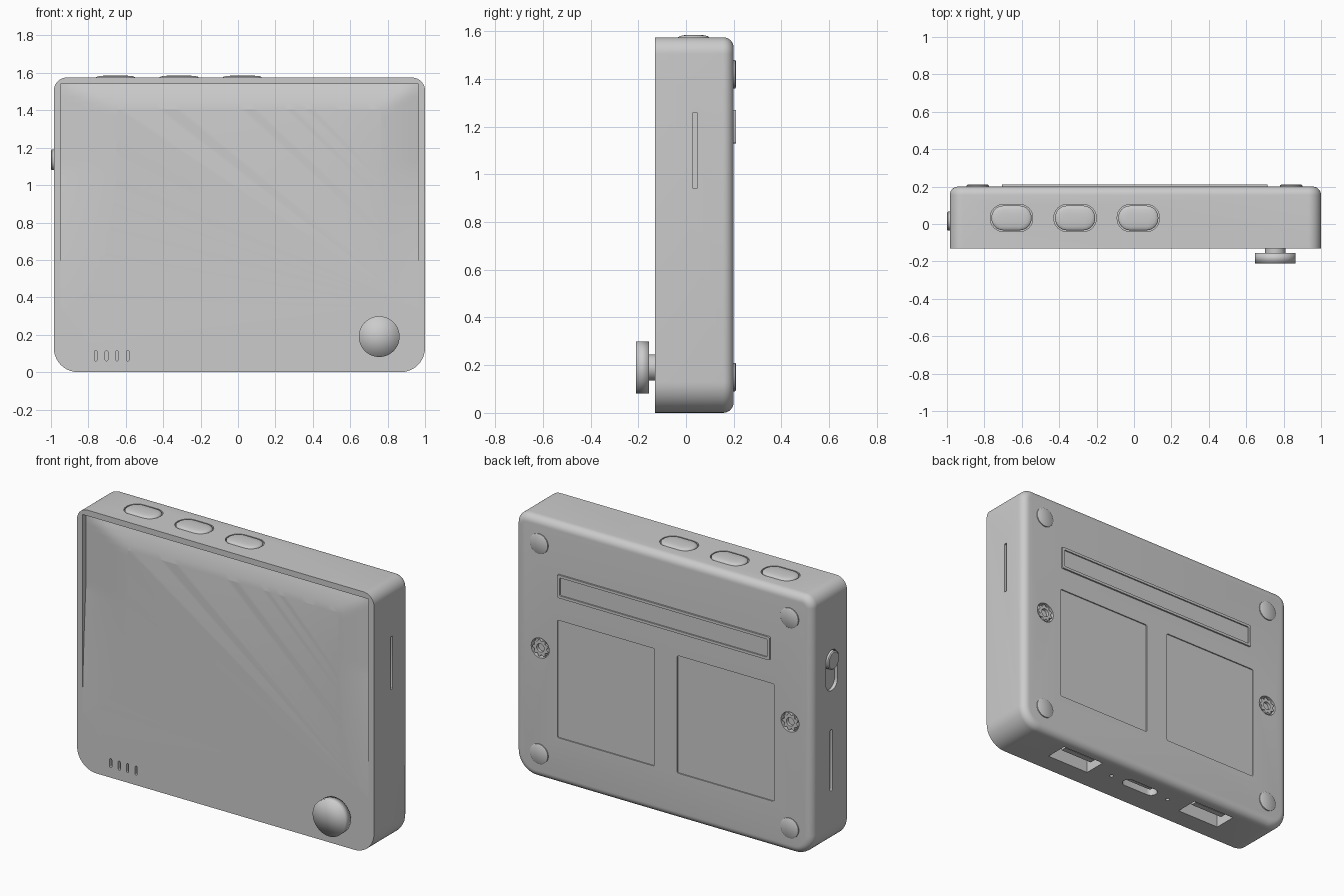
import bpy, bmesh, math
from mathutils import Vector

if "Cube" in bpy.data.objects:
    bpy.data.objects.remove(bpy.data.objects["Cube"])


def rrect(u0, u1, v0, v1, r=0.0, n=8):
    """Rounded rectangle outline; r is one radius or (bottom, top)."""
    rb, rt = r if isinstance(r, tuple) else (r, r)
    if rb <= 0 or rt <= 0:
        return [(u0, v0), (u1, v0), (u1, v1), (u0, v1)]
    pts = []
    for cu, cv, rad, a0 in ((u1 - rb, v0 + rb, rb, -90), (u1 - rt, v1 - rt, rt, 0),
                            (u0 + rt, v1 - rt, rt, 90), (u0 + rb, v0 + rb, rb, 180)):
        for i in range(n + 1):
            a = math.radians(a0 + 90 * i / n)
            pts.append((cu + rad * math.cos(a), cv + rad * math.sin(a)))
    return pts


def circle(u, v, r, n=32, lobes=0, amp=0.0):
    out = []
    for i in range(n):
        a = 2 * math.pi * i / n
        q = r + amp * math.cos(lobes * a)
        out.append((u + q * math.cos(a), v + q * math.sin(a)))
    return out


def place(axis, u, v, d):
    return {'x': (d, u, v), 'y': (u, d, v), 'z': (u, v, d)}[axis]


def loft(bm, axis, rings):
    """Skin a list of (outline, depth) rings and cap both ends."""
    loops = [[bm.verts.new(place(axis, u, v, d)) for u, v in o] for o, d in rings]
    for a, b in zip(loops, loops[1:]):
        n = len(a)
        for i in range(n):
            bm.faces.new((a[i], a[(i + 1) % n], b[(i + 1) % n], b[i]))
    return [bm.faces.new(loops[0]), bm.faces.new(loops[-1])]


def finish(bm, name, angle=35):
    bmesh.ops.recalc_face_normals(bm, faces=bm.faces[:])
    me = bpy.data.meshes.new(name)
    bm.to_mesh(me)
    bm.free()
    ob = bpy.data.objects.new(name, me)
    bpy.context.collection.objects.link(ob)
    smooth(ob, angle)
    return ob


def smooth(ob, angle):
    bpy.ops.object.select_all(action='DESELECT')
    ob.select_set(True)
    bpy.context.view_layer.objects.active = ob
    bpy.ops.object.shade_smooth_by_angle(angle=math.radians(angle))


def part(name, axis, rings, angle=35):
    bm = bmesh.new()
    loft(bm, axis, rings)
    return finish(bm, name, angle)


# Case: sharp front edge, rounded back edge
def case_outline(i):
    return rrect(-0.985 + i, 1.0 - i, i, 1.575 - i, (0.13 - i, 0.07 - i), 10)


R = 0.045
rings = [(case_outline(0), -0.13)]
for k in range(8):
    a = math.pi / 2 * k / 7
    rings.append((case_outline(R * (1 - math.cos(a))), 0.2 - R + R * math.sin(a)))
case = part("case", 'y', rings)

cut = bmesh.new()

# Sunken rim around the front panel, fading out towards the bottom
X0, X1, Z0, Z1 = -0.95, 0.965, 0.19, 1.54
NX, NZ = 56, 40


def panel_y(x, z):
    fade = min(1.0, max(0.0, (z - Z0) / 0.9))
    left = max(0.0, 1 - (x - X0) / 0.36) * fade
    right = max(0.0, 1 - (X1 - x) / 0.24) * fade
    top = max(0.0, 1 - (Z1 - z) / 0.16)
    return -0.132 + 0.036 * max(left, right, top) ** 1.6


grid = [[cut.verts.new((x, panel_y(x, z), z))
         for x in [X0 + (X1 - X0) * i / NX for i in range(NX + 1)]]
        for z in [Z0 + (Z1 - Z0) * j / NZ for j in range(NZ + 1)]]
faces = [cut.faces.new((grid[j][i], grid[j][i + 1], grid[j + 1][i + 1], grid[j + 1][i]))
         for j in range(NZ) for i in range(NX)]
ext = bmesh.ops.extrude_face_region(cut, geom=faces, use_keep_orig=True)
for v in ext["geom"]:
    if isinstance(v, bmesh.types.BMVert):
        v.co.y = -0.2

# Speaker slits
for x in (-0.76, -0.703, -0.647, -0.59):
    loft(cut, 'y', [(rrect(x - 0.007, x + 0.007, 0.06, 0.115, 0.0065, 4), d) for d in (-0.15, -0.09)])
# Side slots and switch recess
loft(cut, 'x', [(rrect(0.028, 0.048, 0.94, 1.26, 0.005, 3), d) for d in (0.95, 1.05)])
loft(cut, 'x', [(rrect(0.01, 0.03, 0.345, 0.715, 0.009, 4), d) for d in (-1.05, -0.94)])
loft(cut, 'x', [(rrect(-0.04, 0.07, 0.95, 1.195, 0.054), d) for d in (-1.05, -0.965)])
# Top button wells
BUTTONS = (-0.655, -0.315, 0.023)
for x in BUTTONS:
    loft(cut, 'z', [(rrect(x - 0.113, x + 0.113, -0.04, 0.104, 0.068), d) for d in (1.54, 1.65)])
# Bottom ports and pin holes
for x in (-0.49, 0.49):
    loft(cut, 'z', [(rrect(x - 0.145, x + 0.145, -0.01, 0.13), d) for d in (-0.1, 0.16)])
    loft(cut, 'z', [(circle(x * 0.43, 0.05, 0.012, 16), d) for d in (-0.1, 0.05)])
loft(cut, 'z', [(rrect(-0.12, 0.12, 0.015, 0.09, 0.037), d) for d in (-0.1, 0.1)])
# Back label pads and screw holes
for x0, x1 in ((0.07, 0.72), (-0.73, -0.08)):
    loft(cut, 'y', [(rrect(x0, x1, 0.28, 0.99, 0.01, 3), d) for d in (0.193, 0.3)])
for x in (-0.835, 0.835):
    loft(cut, 'y', [(circle(x, 0.79, 0.06), d) for d in (0.17, 0.3)])

cutter = finish(cut, "case_cutter")
cutter.hide_render = True
mod = case.modifiers.new("openings", 'BOOLEAN')
mod.operation, mod.solver, mod.object = 'DIFFERENCE', 'EXACT', cutter
bpy.context.view_layer.update()
cut_mesh = bpy.data.meshes.new_from_object(case.evaluated_get(bpy.context.evaluated_depsgraph_get()))
case.modifiers.clear()
case.data = cut_mesh
bpy.data.objects.remove(cutter)
smooth(case, 30)

# Top buttons, softly domed
for n, x in enumerate(BUTTONS):
    part(f"top_button_{n + 1}", 'z', [
        (rrect(x - 0.107 + i, x + 0.107 - i, -0.034 + i, 0.098 - i, 0.064 - i), d)
        for i, d in ((0, 1.53), (0, 1.574), (0.006, 1.579), (0.02, 1.583), (0.045, 1.585))], 60)

# Slide switch on the left side
part("side_switch", 'x', [(rrect(-0.036 + i, 0.066 - i, 1.08 + i, 1.19 - i, 0.05 - i), d)
                          for i, d in ((0, -0.95), (0, -0.995), (0.006, -1.0))])

# Front knob with rounded-looking cap
part("knob_neck", 'y', [(circle(0.755, 0.19, 0.055), d) for d in (-0.12, -0.16)])
bm = bmesh.new()
caps = loft(bm, 'y', [(circle(0.755, 0.19, 0.109, 48), d) for d in (-0.155, -0.21)])
bmesh.ops.poke(bm, faces=[caps[1]])
finish(bm, "knob", 120)

# Rubber feet
for x in (-0.835, 0.84):
    for z in (0.15, 1.42):
        part("foot", 'y', [(circle(x, z, r), d) for r, d in
                           ((0.06, 0.19), (0.06, 0.206), (0.054, 0.21))])

# Raised frame on the back
part("back_frame", 'y', [(rrect(-0.705 + i, 0.715 - i, 1.13 + i, 1.27 - i, 0.008, 3), d)
                         for i, d in ((0, 0.19), (0, 0.21), (0.016, 0.21), (0.016, 0.202))])

# Screws with lobed heads and a centre pit
for x in (-0.835, 0.835):
    part("screw", 'y', [(circle(x, 0.79, r, 72, 9, amp), d) for r, amp, d in
                        ((0.047, 0.007, 0.16), (0.047, 0.007, 0.198),
                         (0.025, 0, 0.198), (0.025, 0, 0.18))])

# Port tongues and contacts
for x in (-0.49, 0.49):
    part("port_tongue", 'z', [(rrect(x - 0.11, x + 0.11, 0.065, 0.1), d) for d in (0.17, 0.02)])
    for k in range(4):
        c = x - 0.075 + 0.05 * k
        part("port_contact", 'z', [(rrect(c - 0.01, c + 0.01, 0.055, 0.066), d) for d in (0.17, 0.03)])
part("small_port_tongue", 'z', [(rrect(-0.085, 0.085, 0.043, 0.062), d) for d in (0.11, 0.02)])
